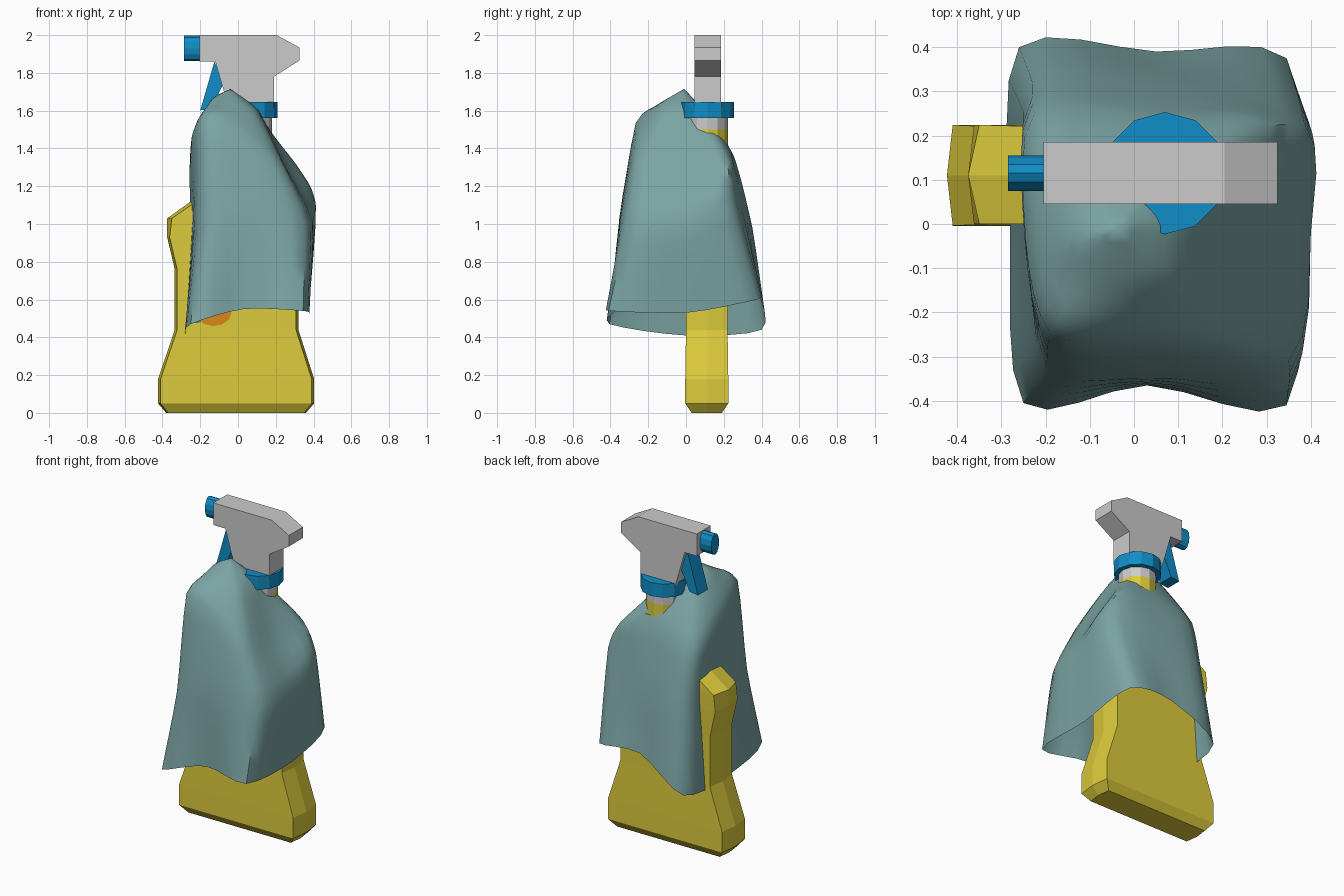
import bpy, bmesh, math
from mathutils import Vector

if "Cube" in bpy.data.objects:
    bpy.data.objects.remove(bpy.data.objects["Cube"])

def material(name, rgb):
    m = bpy.data.materials.new(name)
    m.diffuse_color = (*rgb, 1)
    m.use_nodes = True
    m.node_tree.nodes["Principled BSDF"].inputs["Base Color"].default_value = m.diffuse_color
    return m

YELLOW = material("yellow", (0.72, 0.60, 0.045))
BLUE = material("blue", (0.005, 0.27, 0.57))
TEAL = material("teal", (0.20, 0.37, 0.37))
ORANGE = material("orange", (0.70, 0.25, 0.01))
GREEN = material("green", (0.06, 0.28, 0.12))

def finish(name, bm, mat=None):
    bmesh.ops.remove_doubles(bm, verts=bm.verts, dist=1e-5)
    bmesh.ops.recalc_face_normals(bm, faces=bm.faces)
    me = bpy.data.meshes.new(name)
    bm.to_mesh(me)
    bm.free()
    ob = bpy.data.objects.new(name, me)
    bpy.context.collection.objects.link(ob)
    if mat:
        me.materials.append(mat)
    return ob

def loft(name, rings, mat=None, caps=True):
    bm = bmesh.new()
    vs = [[bm.verts.new(p) for p in r] for r in rings]
    n = len(rings[0])
    for a, b in zip(vs, vs[1:]):
        for i in range(n):
            bm.faces.new((a[i], a[(i + 1) % n], b[(i + 1) % n], b[i]))
    if caps:
        bm.faces.new(vs[0])
        bm.faces.new(vs[-1])
    return finish(name, bm, mat)

def slab(name, profile, y0, y1, mat=None):
    return loft(name, [[(x, y, z) for x, z in profile] for y in (y0, y1)], mat)

def ellipse(rx, ry, n=12):
    return [(rx * math.cos(math.tau * i / n), ry * math.sin(math.tau * i / n)) for i in range(n)]

def tube(name, r, cy, z0, z1, mat=None):
    return loft(name, [[(.07 + x, cy + y, z) for x, y in ellipse(r, r)] for z in (z0, z1)], mat)

# bottle body: six-sided sections with a ridge along each narrow side
# (z, left, right, front, back, ridge depth)
sections = [(0, -.38, .36, .03, .19, .01), (.05, -.423, .403, -.004, .224, .013),
            (.18, -.423, .403, -.004, .224, .013), (.44, -.335, .32, 0, .22, .013),
            (.76, -.335, .32, 0, .22, .013), (.93, -.375, .355, 0, .224, .013),
            (1.03, -.375, .355, 0, .224, .025), (1.13, -.235, .32, 0, .22, .03),
            (1.30, -.10, .25, 0, .22, .03), (1.42, -.04, .18, .005, .22, .05)]
loft("bottle_body",
     [[(l, .11, z), (l + d, f, z), (r - d, f, z), (r, .11, z), (r - d, b, z), (l + d, b, z)]
      for z, l, r, f, b, d in sections], YELLOW)

# neck and screw collar
tube("bottle_neck_lower", .109, .113, 1.36, 1.50, YELLOW)
tube("bottle_neck", .109, .113, 1.50, 1.6)
tube("collar", .138, .115, 1.56, 1.645, BLUE)

# sprayer head, trigger and nozzle
slab("sprayer_head", [(-.205, 2), (.205, 2), (.325, 1.935), (.325, 1.865), (.19, 1.78),
                      (.19, 1.62), (-.05, 1.62), (-.08, 1.72), (-.12, 1.86), (-.205, 1.86)],
     .045, .185)
slab("trigger", [(-.125, 1.86), (-.075, 1.75), (-.14, 1.61), (-.2, 1.602), (-.19, 1.635)],
     .065, .165, BLUE)
loft("nozzle", [[(x, .115 + y, 1.93 + z) for y, z in ellipse(.04, .067)]
                for x in (-.285, -.2)], BLUE)

# small printed fruit and leaf on the front
for name, cx, cz, rx, rz, y, mat in (("fruit_print", -.13, .53, .095, .07, -.006, ORANGE),
                                     ("leaf_print", -.22, .51, .045, .035, -.004, GREEN)):
    bm = bmesh.new()
    bm.faces.new([bm.verts.new((cx + x, y, cz + z)) for x, z in ellipse(rx, rz)])
    finish(name, bm, mat)

# draped cloth: control rings from peak to hem, each listed
# right, back right, back, back left, left, front left, front, front right
cage = [
    [(-.04, -.01, 1.715)] * 8,
    [(.11, 0, 1.60), (.09, .10, 1.57), (.01, .12, 1.575), (-.11, .09, 1.60),
     (-.14, -.03, 1.66), (-.11, -.13, 1.64), (0, -.14, 1.635), (.09, -.12, 1.60)],
    [(.26, 0, 1.3), (.305, .22, 1.32), (.06, .24, 1.385), (-.225, .25, 1.30),
     (-.245, -.04, 1.46), (-.19, -.245, 1.54), (-.02, -.265, 1.50), (.23, -.25, 1.31)],
    [(.40, -.02, 1.03), (.385, .23, 1.14), (.06, .335, 1.0), (-.23, .32, .98),
     (-.24, -.02, 1.0), (-.20, -.325, .95), (0, -.35, 1.05), (.35, -.31, 1.0)],
    [(.375, 0, .53), (.345, .375, .60), (.05, .39, .62), (-.26, .40, .44),
     (-.28, 0, .41), (-.25, -.405, .47), (.03, -.365, .55), (.345, -.41, .54)],
]

def spline(a, b, c, d, t, tight=1.0):
    curve = b + .5 * t * (c - a + t * (2 * a - 5 * b + 4 * c - d + t * (3 * (b - c) + d - a)))
    return b.lerp(c, t).lerp(curve, tight)

STEPS = 4
columns = []
for i in range(8):
    for s in range(STEPS):
        col = [spline(*(Vector(r[(i + k) % 8]) for k in (-1, 0, 1, 2)), s / STEPS, .85)
               for r in cage]
        col = [2 * col[0] - col[1]] + col + [2 * col[-1] - col[-2]]
        columns.append([spline(*col[j:j + 4], t / STEPS, .5)
                        for j in range(len(cage) - 1) for t in range(STEPS)] + [col[-2]])
cloth = loft("draped_cloth", list(zip(*columns)), TEAL, caps=False)
bpy.context.view_layer.objects.active = cloth
cloth.select_set(True)
bpy.ops.object.shade_smooth_by_angle(angle=math.radians(50))
